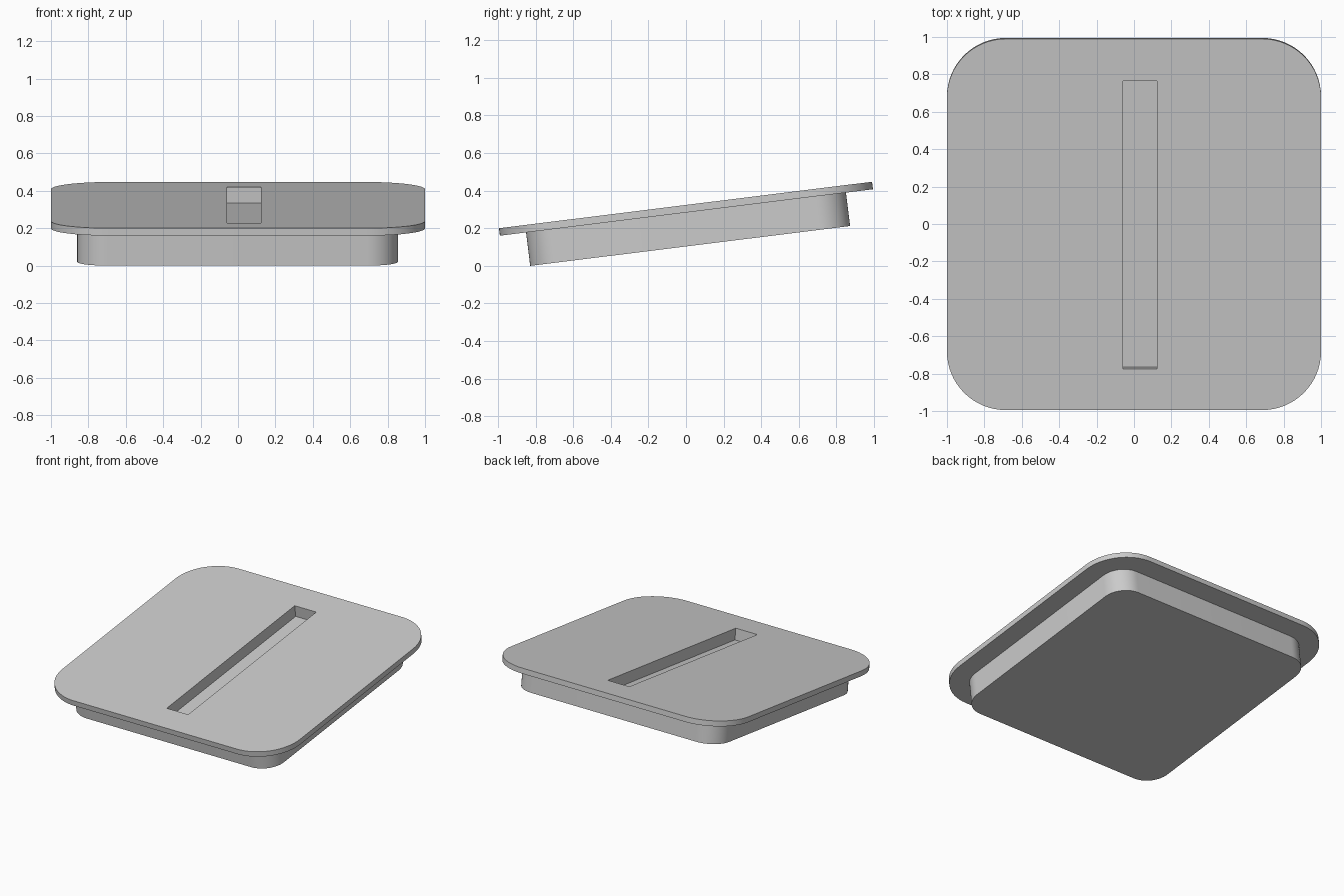
import bpy
import bmesh
from math import cos, sin, pi, radians
from mathutils import Matrix

old = bpy.data.objects.get("Cube")
if old:
    bpy.data.objects.remove(old, do_unlink=True)

TILT = Matrix.Translation((0, -0.0025, 0.3235)) @ Matrix.Rotation(radians(7.1), 4, 'X')
STEPS = 16

grey = bpy.data.materials.new("light grey")
grey.use_nodes = True
colour = (0.6, 0.6, 0.6, 1)
grey.diffuse_color = colour
grey.node_tree.nodes["Principled BSDF"].inputs["Base Color"].default_value = colour


def rounded_ring(bm, half, radius, z, shift=0.0):
    """Rounded square outline at height z."""
    ring = []
    inner = half - radius
    for corner, (sx, sy) in enumerate(((1, 1), (-1, 1), (-1, -1), (1, -1))):
        for i in range(STEPS + 1):
            a = (corner + i / STEPS) * pi / 2
            ring.append(bm.verts.new((sx * inner + radius * cos(a) + shift,
                                      sy * inner + radius * sin(a) + shift, z)))
    return ring


def make_object(name, bm):
    bmesh.ops.recalc_face_normals(bm, faces=bm.faces)
    mesh = bpy.data.meshes.new(name)
    bm.to_mesh(mesh)
    bm.free()
    mesh.materials.append(grey)
    obj = bpy.data.objects.new(name, mesh)
    bpy.context.collection.objects.link(obj)
    obj.matrix_world = TILT
    return obj


# Stepped lid: narrower plug below, wide thin plate on top
bm = bmesh.new()
rings = [rounded_ring(bm, 0.8575, 0.165, -0.219, -0.0025),
         rounded_ring(bm, 0.8575, 0.165, -0.04, -0.0025),
         rounded_ring(bm, 1.0, 0.315, -0.04),
         rounded_ring(bm, 1.0, 0.315, 0.0)]
for low, high in zip(rings, rings[1:]):
    for i in range(len(low)):
        j = (i + 1) % len(low)
        bm.faces.new((low[i], low[j], high[j], high[i]))
bm.faces.new(rings[0])
bm.faces.new(rings[-1])
lid = make_object("stepped_lid", bm)

# Off-centre slot cut into the top
bm = bmesh.new()
bmesh.ops.create_cube(bm, size=1, matrix=Matrix.Translation((0.0325, -0.002, 0.0))
                      @ Matrix.Diagonal((0.181, 1.552, 0.172, 1)))
cutter = make_object("slot_cutter", bm)
cutter.hide_render = True

cut = lid.modifiers.new("slot", 'BOOLEAN')
cut.operation = 'DIFFERENCE'
cut.solver = 'EXACT'
cut.object = cutter
bpy.ops.object.select_all(action='DESELECT')
bpy.context.view_layer.objects.active = lid
lid.select_set(True)
bpy.ops.object.modifier_apply(modifier=cut.name)
bpy.data.objects.remove(cutter, do_unlink=True)
bpy.ops.object.shade_smooth_by_angle(angle=radians(30))
